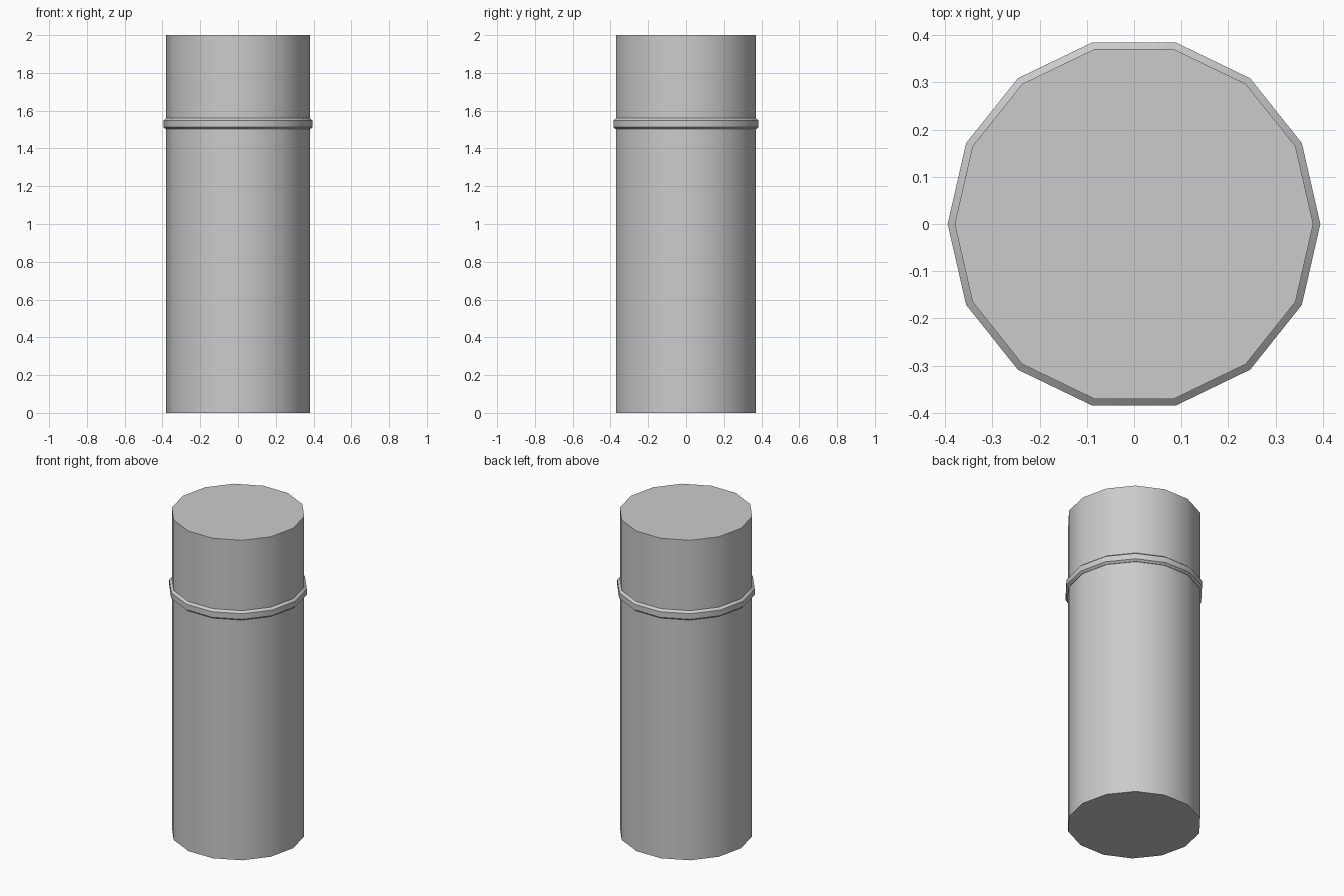
import bpy, bmesh
from math import cos, sin, tau

if "Cube" in bpy.data.objects:
    bpy.data.objects.remove(bpy.data.objects["Cube"])

SIDES = 14


def lathe(name, profile, closed=False):
    """Revolve (radius, z) points around z; cap the ends unless the profile is a loop."""
    bm = bmesh.new()
    rings = [[bm.verts.new((r * cos(tau * i / SIDES), r * sin(tau * i / SIDES), z))
              for i in range(SIDES)] for r, z in profile]
    pairs = list(zip(rings, rings[1:]))
    if closed:
        pairs.append((rings[-1], rings[0]))
    else:
        bm.faces.new(rings[0][::-1])
        bm.faces.new(rings[-1])
    for a, b in pairs:
        for i in range(SIDES):
            j = (i + 1) % SIDES
            bm.faces.new((a[i], a[j], b[j], b[i]))
    bmesh.ops.recalc_face_normals(bm, faces=bm.faces)
    mesh = bpy.data.meshes.new(name)
    bm.to_mesh(mesh)
    bm.free()
    obj = bpy.data.objects.new(name, mesh)
    bpy.context.collection.objects.link(obj)
    bpy.ops.object.select_all(action='DESELECT')
    obj.select_set(True)
    bpy.context.view_layer.objects.active = obj
    bpy.ops.object.shade_smooth_by_angle(angle=tau / 12)
    return obj


# Main cylinder
lathe("body", [(0.38, 0), (0.38, 2)])

# Raised band with chamfered edges, seated slightly into the body
lathe("band", [(0.372, 1.502), (0.382, 1.502), (0.395, 1.513),
               (0.395, 1.548), (0.38, 1.56), (0.372, 1.56)], closed=True)
